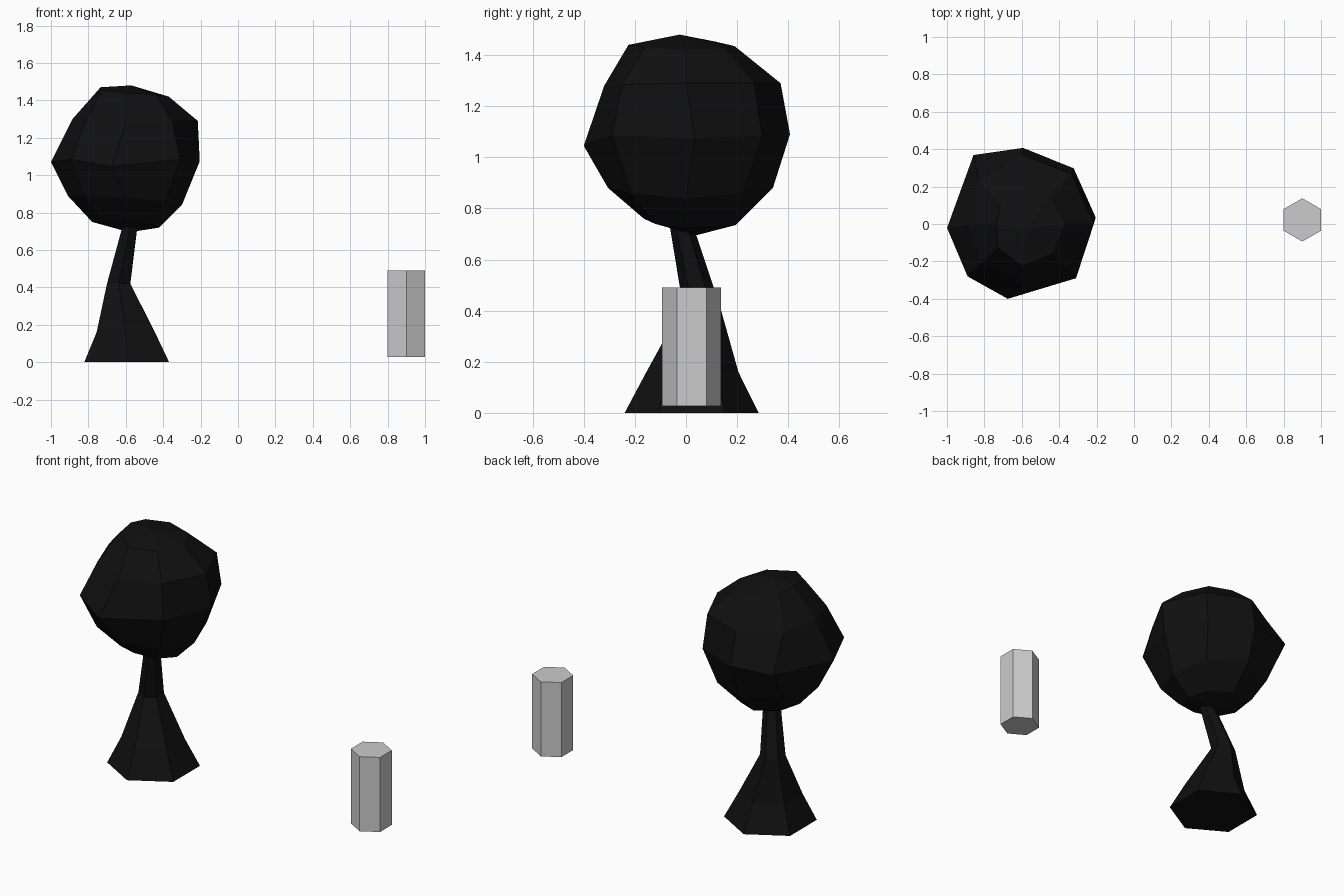
import bpy, bmesh
from math import sin, cos, radians, pi

if "Cube" in bpy.data.objects:
    bpy.data.objects.remove(bpy.data.objects["Cube"])

dark = bpy.data.materials.new("dark")
dark.diffuse_color = (0.005, 0.005, 0.005, 1)
dark.use_nodes = True
dark.node_tree.nodes["Principled BSDF"].inputs["Base Color"].default_value = dark.diffuse_color


def skin(name, rings, bottom=None, top=None, mat=None):
    """Join rings of points; close each end with a pole point or a flat cap."""
    bm = bmesh.new()
    loops = [[bm.verts.new(p) for p in ring] for ring in rings]
    n = len(loops[0])
    for a, b in zip(loops, loops[1:]):
        for i in range(n):
            j = (i + 1) % n
            bm.faces.new((a[i], a[j], b[j], b[i]))
    for loop, pole in ((loops[0][::-1], bottom), (loops[-1], top)):
        if pole is None:
            bm.faces.new(loop)
        else:
            v = bm.verts.new(pole)
            for i in range(n):
                bm.faces.new((loop[i], loop[(i + 1) % n], v))
    bmesh.ops.recalc_face_normals(bm, faces=bm.faces)
    mesh = bpy.data.meshes.new(name)
    bm.to_mesh(mesh)
    bm.free()
    obj = bpy.data.objects.new(name, mesh)
    bpy.context.collection.objects.link(obj)
    if mat:
        mesh.materials.append(mat)
    return obj


def hexagon(x, y, z, r):
    return [(x + r * cos(pi / 6 + k * pi / 3), y + r * sin(pi / 6 + k * pi / 3), z)
            for k in range(6)]


# trunk: bent six-sided taper
skin("trunk", [hexagon(-0.595, 0.022, 0.0, 0.262),
               hexagon(-0.60, 0.025, 0.16, 0.18),
               hexagon(-0.638, 0.06, 0.42, 0.072),
               hexagon(-0.563, -0.035, 0.80, 0.04)], mat=dark)

# crown: eight-sided, six-band ball with uneven points
# each ring: (radius, height) at east, north, west, south
cx, cy, cz = -0.6, 0.0, 1.085
low = [[(.18, -.365), (.195, -.35), (.18, -.335), (.165, -.325)],
       [(.30, -.245), (.34, -.205), (.31, -.195), (.305, -.205)]]
high = [[(.385, .205), (.37, .205), (.285, .215), (.32, .195)],
        [(.23, .335), (.19, .35), (.135, .385), (.225, .355)]]
equator = [(5, .397, -.01), (47, .407, 0), (89, .407, .005), (125, .45, 0),
           (183, .40, -.015), (224, .403, 0), (259.4, .407, -.04), (315, .41, 0)]


def crown_point(angle, r, z):
    a = radians(angle)
    return (cx + r * cos(a), cy + r * sin(a), cz + z)


def crown_ring(card):
    pts = []
    for k in range(4):
        (r, z), (r2, z2) = card[k], card[(k + 1) % 4]
        pts += [crown_point(90 * k, r, z),
                crown_point(90 * k + 45, (r + r2) / 2, (z + z2) / 2)]
    return pts


rings = [crown_ring(c) for c in low]
rings.append([crown_point(*e) for e in equator])
rings += [crown_ring(c) for c in high]
skin("crown", rings, (cx + .02, cy + .04, cz - .39), (cx + .03, cy - .025, cz + .395), dark)

# short six-sided post
skin("post", [hexagon(0.9, 0.022, z, 0.1155) for z in (0.027, 0.49)])
